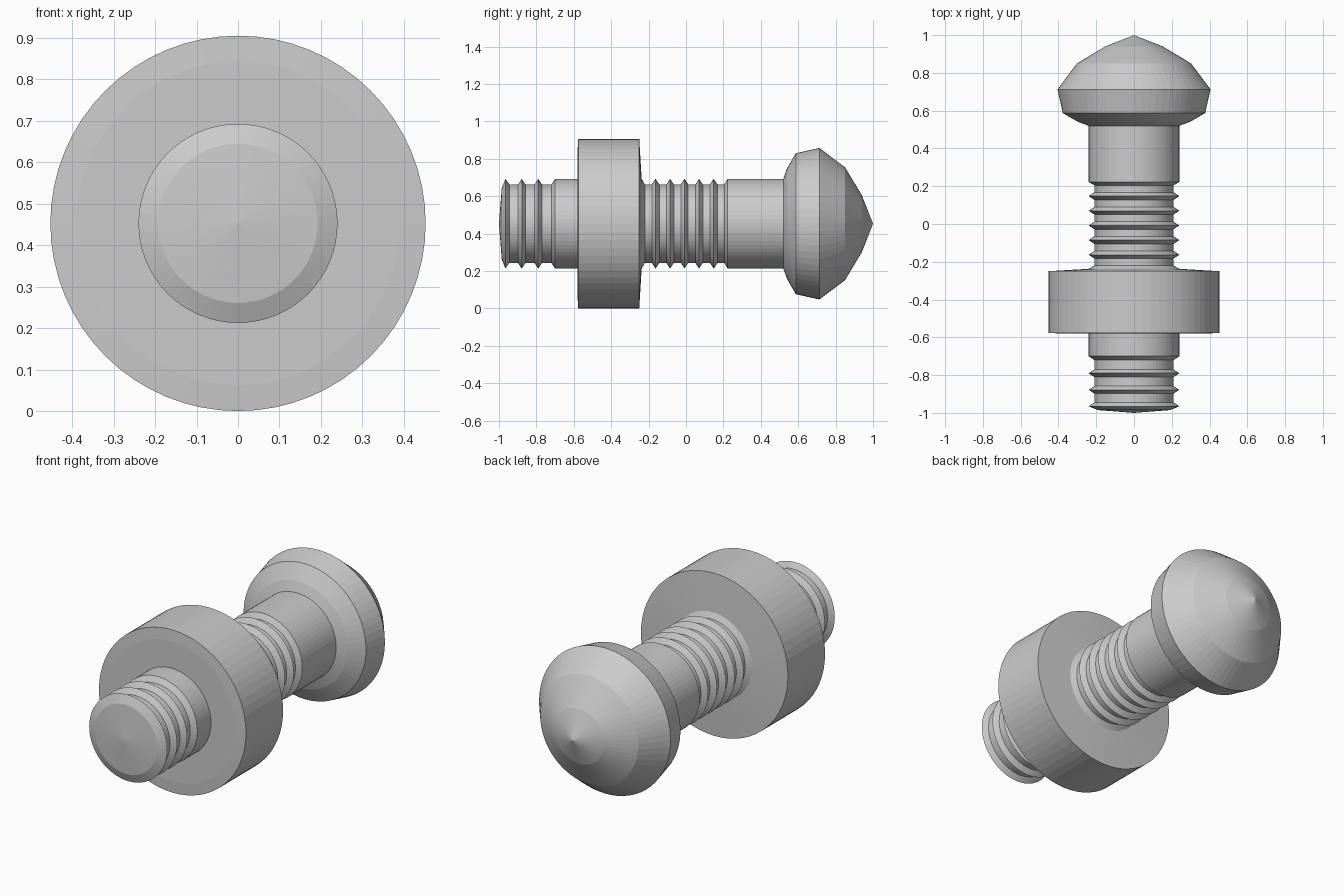
import bpy, bmesh
from math import cos, sin, pi

if "Cube" in bpy.data.objects:
    bpy.data.objects.remove(bpy.data.objects["Cube"])

AXIS_Z = 0.4525   # height of the turning axis
SIDES = 64
ROOT, SHAFT = 0.21, 0.24


def lathe(name, profile):
    """Turn (y, radius) points about the y axis; radius 0 makes a pole."""
    bm = bmesh.new()
    rings = []
    for y, r in profile:
        n = SIDES if r > 0 else 1
        rings.append([bm.verts.new((r * cos(2 * pi * i / SIDES), y,
                                    AXIS_Z + r * sin(2 * pi * i / SIDES)))
                      for i in range(n)])
    for a, b in zip(rings, rings[1:]):
        for i in range(SIDES):
            j = (i + 1) % SIDES
            quad = [a[i % len(a)], a[j % len(a)], b[j % len(b)], b[i % len(b)]]
            bm.faces.new(list(dict.fromkeys(quad)))
    mesh = bpy.data.meshes.new(name)
    bm.to_mesh(mesh)
    bm.free()
    obj = bpy.data.objects.new(name, mesh)
    bpy.context.collection.objects.link(obj)
    return obj


def ridges(peaks):
    """V-shaped thread ridges standing on the root radius."""
    return [p for y in peaks
            for p in ((y - 0.02, ROOT), (y, SHAFT), (y + 0.02, ROOT))]


# Threaded tail with a shallow domed end
lathe("threaded_tail",
      [(-1.0, 0), (-0.985, 0.192), (-0.965, SHAFT), (-0.945, ROOT)]
      + ridges([-0.878, -0.79])
      + [(-0.72, ROOT), (-0.70, SHAFT), (-0.58, SHAFT)])

# Wide collar with slightly coned faces
lathe("collar", [(-0.58, SHAFT), (-0.58, 0.39), (-0.576, 0.4525),
                 (-0.25, 0.4525), (-0.237, SHAFT)])

# Threaded neck and plain shank
lathe("shank",
      [(-0.237, SHAFT), (-0.22, ROOT)]
      + ridges([-0.163, -0.085, -0.008, 0.07, 0.148])
      + [(0.205, ROOT), (0.222, SHAFT), (0.52, SHAFT)])

# Pointed mushroom head
lathe("head", [(0.52, SHAFT), (0.54, 0.295), (0.587, 0.377), (0.713, 0.405),
               (0.85, 0.302), (0.94, 0.153), (1.0, 0)])
